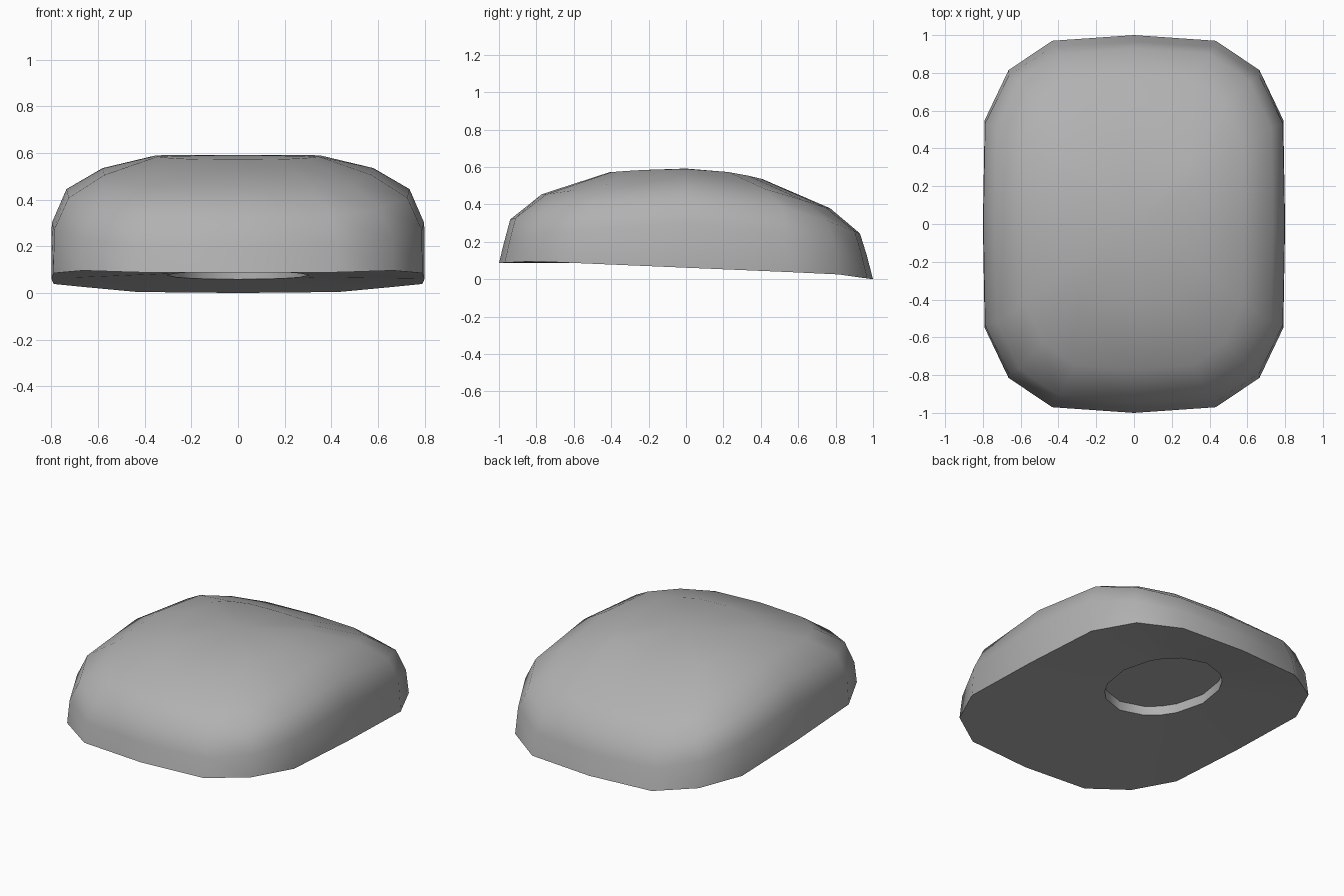
import bpy, bmesh

if "Cube" in bpy.data.objects:
    bpy.data.objects.remove(bpy.data.objects["Cube"])

# Quarter outline of the rounded rectangle, in unit half-widths
quarter = [(0, 1), (0.54, 0.97), (0.83, 0.815), (0.988, 0.55), (1, 0)]
outline = (quarter + [(x, -y) for x, y in quarter[-2::-1]]
           + [(-x, -y) for x, y in quarter[1:]]
           + [(-x, y) for x, y in quarter[-2:0:-1]])


def base_z(y):
    # Height of the slanted underside
    pts = [(-1, 0.087), (-0.83, 0.097), (0.8, 0.028), (1, 0)]
    for (y0, z0), (y1, z1) in zip(pts, pts[1:]):
        if y <= y1:
            return z0 + (z1 - z0) * (y - y0) / (y1 - y0)
    return 0


bm = bmesh.new()


def dome_ring(w, back, front, z_side, z_back, z_front, drop):
    # drop lowers the four corners a little
    ring = []
    for u, v in outline:
        length, z_end = (back, z_back) if v > 0 else (front, z_front)
        z = z_side + (z_end - z_side) * v * v - drop * (2 * u * v / (u * u + v * v)) ** 4
        ring.append(bm.verts.new((u * w, v * length, z)))
    return ring


def recess_ring(lift):
    ring = []
    for u, v in outline:
        r = (u * u + v * v) ** 0.5
        x, y = 0.305 * u / r, 0.27 + 0.40 * v / r
        ring.append(bm.verts.new((x, y, base_z(y) + lift)))
    return ring


# Recess ceiling, recess rim, bottom edge, then the dome
rings = [recess_ring(0.085), recess_ring(0.025)]
rings.append([bm.verts.new((u * 0.8, v, base_z(v))) for u, v in outline])
for spec in [(0.798, 0.966, 0.972, 0.30, 0.13, 0.20, 0.0),
             (0.735, 0.93, 0.94, 0.445, 0.245, 0.32, 0.0),
             (0.58, 0.77, 0.77, 0.535, 0.38, 0.455, 0.01),
             (0.35, 0.41, 0.41, 0.59, 0.535, 0.572, 0.0)]:
    rings.append(dome_ring(*spec))

n = len(outline)
for a, b in zip(rings, rings[1:]):
    for i in range(n):
        j = (i + 1) % n
        bm.faces.new((a[i], a[j], b[j], b[i]))
bm.faces.new(rings[0])
top = bm.verts.new((0, 0, 0.592))
for i in range(n):
    bm.faces.new((rings[-1][i], rings[-1][(i + 1) % n], top))
bmesh.ops.recalc_face_normals(bm, faces=bm.faces)

mesh = bpy.data.meshes.new("rounded_shell")
bm.to_mesh(mesh)
bm.free()
shell = bpy.data.objects.new("rounded_shell", mesh)
bpy.context.collection.objects.link(shell)
bpy.context.view_layer.objects.active = shell
shell.select_set(True)
bpy.ops.object.shade_smooth_by_angle(angle=0.9)

# Mid-grey finish
grey = bpy.data.materials.new("mid_grey")
grey.diffuse_color = (0.44, 0.44, 0.44, 1)
grey.use_nodes = True
grey.node_tree.nodes["Principled BSDF"].inputs["Base Color"].default_value = grey.diffuse_color
mesh.materials.append(grey)
